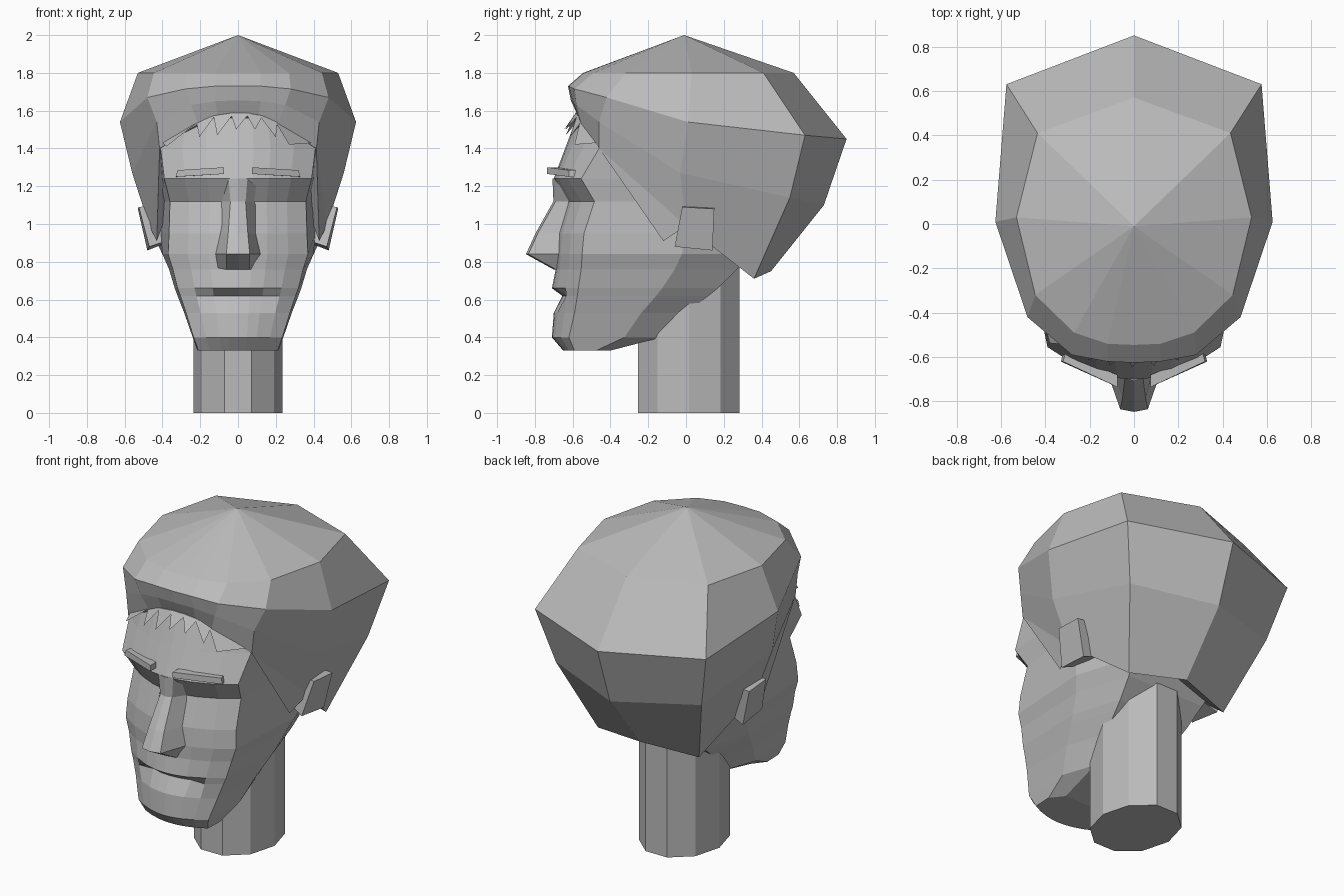
import bpy, bmesh, math
from mathutils import Vector

grey = bpy.data.materials.new("plaster_grey")
grey.diffuse_color = (0.5, 0.5, 0.5, 1)


def make(name, verts, faces):
    """Flat shaded mesh object with outward normals."""
    bm = bmesh.new()
    vs = [bm.verts.new(v) for v in verts]
    for f in faces:
        bm.faces.new([vs[i] for i in f])
    bmesh.ops.remove_doubles(bm, verts=bm.verts, dist=0.0005)
    bmesh.ops.recalc_face_normals(bm, faces=bm.faces)
    me = bpy.data.meshes.new(name)
    bm.to_mesh(me)
    bm.free()
    me.materials.append(grey)
    ob = bpy.data.objects.new(name, me)
    bpy.context.collection.objects.link(ob)
    return ob


def loop(half):
    """Close a half ring (front centre to back centre) by mirroring in x."""
    return half + [(-x, y, z) for x, y, z in reversed(half[1:-1])]


def band(a, b, n):
    return [(a + i, a + (i + 1) % n, b + (i + 1) % n, b + i) for i in range(n)]


def loft(name, rings):
    n = len(rings[0])
    faces = [tuple(range(n)), tuple(range((len(rings) - 1) * n, len(rings) * n))]
    for r in range(len(rings) - 1):
        faces += band(r * n, r * n + n, n)
    return make(name, [v for r in rings for v in r], faces)


def box(name, lower, upper):
    return loft(name, [lower, upper])


# Head: z, edge x, edge y, centre y, widest x, back y
rows = [
    (0.33, 0.21, -0.59, -0.65, 0.215, -0.40),
    (0.40, 0.235, -0.62, -0.71, 0.24, -0.13),
    (0.53, 0.275, -0.59, -0.70, 0.285, 0.00),
    (0.62, 0.305, -0.575, -0.70, 0.32, 0.12),
    (0.66, 0.32, -0.57, -0.71, 0.335, 0.17),
    (0.76, 0.345, -0.555, -0.69, 0.365, 0.27),
    (0.84, 0.37, -0.55, -0.69, 0.40, 0.33),
    (0.95, 0.365, -0.54, -0.68, 0.41, 0.35),
    (1.12, 0.36, -0.485, -0.63, 0.41, 0.35),
    (1.24, 0.39, -0.555, -0.70, 0.41, 0.35),
    (1.40, 0.41, -0.46, -0.64, 0.42, 0.30),
    (1.56, 0.38, -0.42, -0.58, 0.38, 0.30),
]
rings = []
for z, xe, ye, yc, xs, yb in rows:
    half = []
    for x in (0, 0.2, 0.42, 0.72, 1):
        y = yc + (ye - yc) * x ** 2
        if z == 0.62 and x < 0.5:        # crease under the upper lip
            y += 0.045
        half.append((x * xe, y, z))
    half += [(xs, ye + (yb - ye) * 0.6, z), (xs * 0.72, yb, z), (0, yb, z)]
    rings.append(loop(half))
loft("head", rings)

# Hair: rings of front centre, two front, temple, side, back corner, back centre
hair_rings = [
    [(0, -0.545, 1.8), (0.12, -0.54, 1.8), (0.27, -0.49, 1.8), (0.445, -0.32, 1.8),
     (0.53, 0.03, 1.8), (0.435, 0.41, 1.8), (0, 0.57, 1.8)],
    [(0, -0.625, 1.73), (0.12, -0.62, 1.73), (0.28, -0.59, 1.715), (0.48, -0.42, 1.67),
     (0.625, 0.01, 1.54), (0.575, 0.63, 1.47), (0, 0.85, 1.45)],
    [(0, -0.61, 1.655), (0.12, -0.60, 1.65), (0.25, -0.58, 1.63), (0.43, -0.46, 1.54),
     (0.56, -0.03, 1.27), (0.49, 0.55, 1.14), (0, 0.73, 1.10)],
    [(0, -0.575, 1.58), (0.11, -0.57, 1.575), (0.21, -0.555, 1.53), (0.415, -0.46, 1.40),
     (0.47, 0.0, 0.99), (0.34, 0.36, 0.71), (0, 0.45, 0.75)],
]
rings = [loop(r) for r in hair_rings]
n = len(rings[0])
verts = [v for r in rings for v in r]
faces = []
for r in range(3):
    faces += band(r * n, r * n + n, n)
apex, core = len(verts), len(verts) + 1
verts += [(0, -0.01, 2.0), (0, 0.12, 1.0)]
for i in range(n):
    j = (i + 1) % n
    faces += [(i, j, apex), (3 * n + i, 3 * n + j, core)]
make("hair", verts, faces)

# Pieces mirrored to both sides
for s, side in ((1, "right"), (-1, "left")):
    def m(pts):
        return [(s * x, y, z) for x, y, z in pts]

    # Pointed sideburn in front of the ear
    make("sideburn_" + side,
         m([(0.415, -0.46, 1.40), (0.47, 0.0, 0.99), (0.43, -0.12, 0.91), (0.36, -0.1, 1.1)]),
         [(0, 1, 2), (0, 2, 3), (0, 3, 1), (1, 3, 2)])
    # Ear block
    box("ear_" + side,
        m([(0.38, -0.03, 0.91), (0.47, -0.06, 0.88), (0.48, 0.14, 0.86), (0.38, 0.13, 0.90)]),
        m([(0.42, -0.01, 1.10), (0.525, -0.02, 1.09), (0.53, 0.15, 1.08), (0.42, 0.15, 1.09)]))
    # Eyebrow bar
    box("eyebrow_" + side,
        m([(0.075, -0.735, 1.265), (0.33, -0.62, 1.25), (0.32, -0.585, 1.25), (0.075, -0.68, 1.265)]),
        m([(0.075, -0.735, 1.30), (0.32, -0.62, 1.285), (0.31, -0.585, 1.285), (0.075, -0.68, 1.30)]))

# Nose: base left, bridge left, bridge centre, bridge right, base right per level
nose = []
for z, xb, yb, xf, yf in ((0.76, 0.11, -0.66, 0.06, -0.69), (0.84, 0.12, -0.67, 0.062, -0.835),
                          (0.95, 0.10, -0.65, 0.052, -0.785), (1.12, 0.10, -0.60, 0.04, -0.69),
                          (1.24, 0.12, -0.66, 0.05, -0.695)):
    nose.append([(-xb, yb, z), (-xf, yf, z), (0, yf - 0.012, z), (xf, yf, z), (xb, yb, z)])
loft("nose", nose)

# Fringe: pointed locks, as left x, right x, tip x, tip z
locks = [(-0.40, -0.20, -0.38, 1.41), (-0.22, -0.12, -0.205, 1.46), (-0.13, -0.02, -0.11, 1.47),
         (-0.04, 0.06, -0.01, 1.50), (0.04, 0.13, 0.09, 1.50), (0.11, 0.21, 0.20, 1.46),
         (0.19, 0.40, 0.27, 1.42)]
for i, (a, b, t, z) in enumerate(locks):
    def root(x):
        return (x, -0.585 + 0.75 * x * x, 1.59 - 1.0 * x * x)
    ytip = -0.645 + 0.75 * t * t
    mid = Vector(root((a + b) / 2)) + Vector((0, 0.04, 0))
    make("fringe_lock_%d" % (i + 1), [root(a), root(b), tuple(mid), (t, ytip, z)],
         [(0, 1, 3), (1, 2, 3), (2, 0, 3), (0, 2, 1)])

# Neck: ten sided column
neck = [[(0.235 * math.cos(k * math.pi / 5), 0.015 + 0.283 * math.sin(k * math.pi / 5), z)
         for k in range(10)] for z in (0, 0.85)]
loft("neck", neck)
